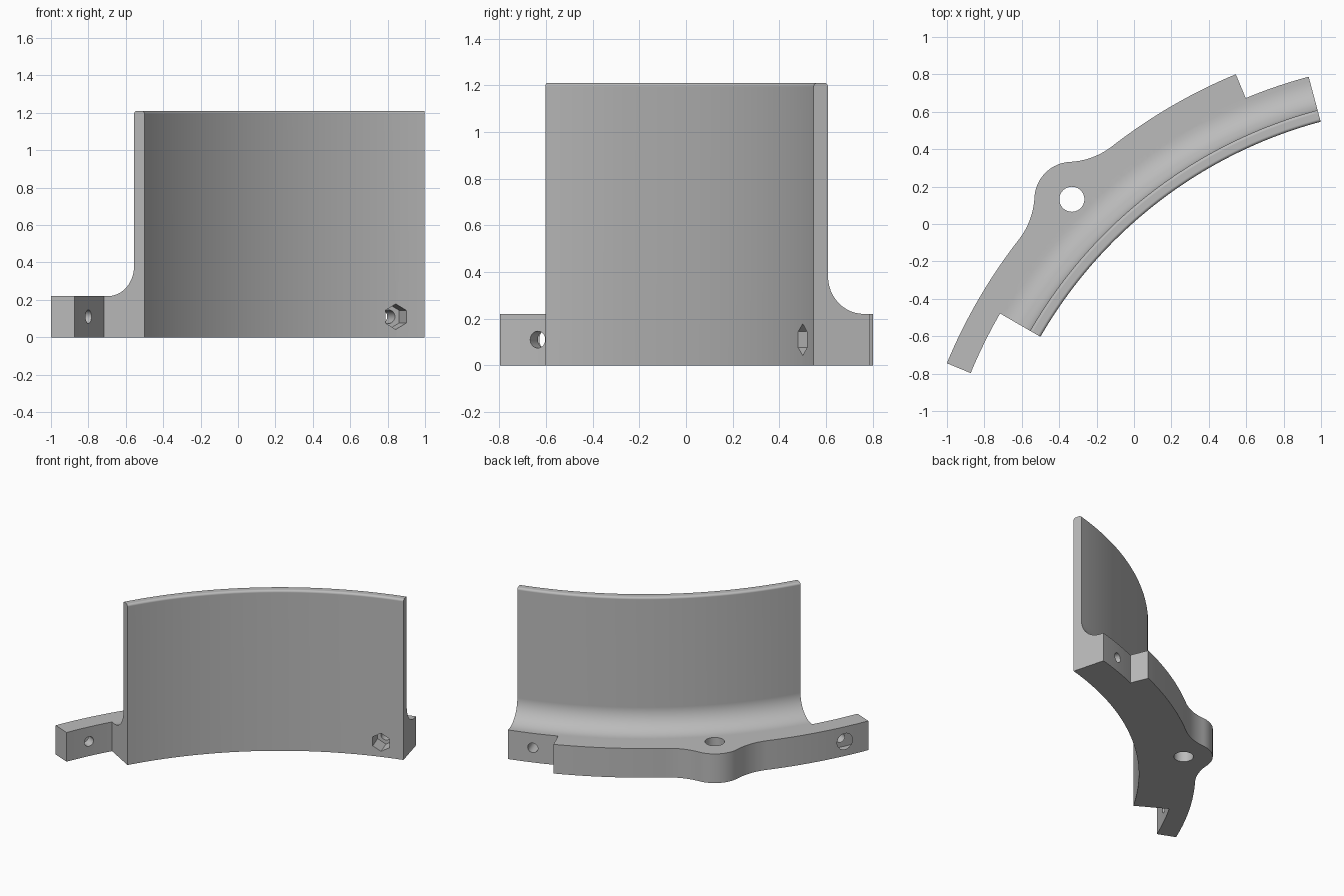
import bpy, bmesh
from math import radians, cos, sin, acos, degrees
from mathutils import Matrix, Vector

if "Cube" in bpy.data.objects:
    bpy.data.objects.remove(bpy.data.objects["Cube"], do_unlink=True)

# Main dimensions: everything is laid out around one arc centre
CENTRE = Vector((1.637, -1.837))
R_IN, R_WALL, R_STEP, R_OUT = 2.468, 2.532, 2.717, 2.855
H_FLANGE, H_WALL = 0.22, 1.21
EAR_R, EAR_BLEND, EAR_ANGLE, EAR_DIST = 0.2, 0.4, 135, 2.785
BOLT_Z = 0.11

grey = bpy.data.materials.new("plain grey")
grey.use_nodes = True
grey.diffuse_color = (0.5, 0.5, 0.5, 1)
grey.node_tree.nodes["Principled BSDF"].inputs["Base Color"].default_value = (0.5, 0.5, 0.5, 1)


def polar(r, deg):
    return CENTRE + Vector((cos(radians(deg)), sin(radians(deg)))) * r


def arc(centre, start, end, n):
    """Points on the shorter arc from start to end."""
    a, b = start - centre, end - centre
    turn = -a.angle_signed(b)  # counter-clockwise positive
    return [centre + Matrix.Rotation(turn * i / n, 2) @ a for i in range(n + 1)]


def ring(r, a0, a1, n):
    return [polar(r, a0 + (a1 - a0) * i / n) for i in range(n + 1)]


def make_object(name, bm):
    bmesh.ops.remove_doubles(bm, verts=bm.verts, dist=1e-5)
    bmesh.ops.recalc_face_normals(bm, faces=bm.faces)
    mesh = bpy.data.meshes.new(name)
    bm.to_mesh(mesh)
    bm.free()
    mesh.materials.append(grey)
    obj = bpy.data.objects.new(name, mesh)
    bpy.context.collection.objects.link(obj)
    return obj


def combine(target, other, operation):
    mod = target.modifiers.new(operation, 'BOOLEAN')
    mod.operation, mod.solver, mod.object = operation, 'EXACT', other
    bpy.context.view_layer.objects.active = target
    bpy.ops.object.modifier_apply(modifier=mod.name)
    bpy.data.objects.remove(other, do_unlink=True)


def radial_cutter(deg, r0, r1, radius, sides):
    """Horizontal drill pointing away from the arc centre."""
    p = polar((r0 + r1) / 2, deg)
    turn = (Matrix.Rotation(radians(deg), 4, 'Z') @ Matrix.Rotation(radians(90), 4, 'Y')
            @ Matrix.Rotation(radians(90), 4, 'Z'))
    bm = bmesh.new()
    bmesh.ops.create_cone(bm, cap_ends=True, segments=sides, radius1=radius, radius2=radius,
                          depth=r1 - r0, matrix=Matrix.Translation((p.x, p.y, BOLT_Z)) @ turn)
    return make_object("cutter", bm)


# Curved wall with foot fillet and rounded rim, swept around the arc
fillet, rim = 0.16, 0.016
foot_c = Vector((R_WALL + fillet, H_FLANGE + fillet))
profile = [Vector((R_IN, 0)), Vector((R_STEP, 0)), Vector((R_STEP, H_FLANGE))]
profile += arc(foot_c, foot_c - Vector((0, fillet)), foot_c - Vector((fillet, 0)), 12)
for r, first, last in ((R_WALL - rim, (rim, 0), (0, rim)), (R_IN + rim, (0, rim), (-rim, 0))):
    c = Vector((r, H_WALL - rim))
    profile += arc(c, c + Vector(first), c + Vector(last), 5)

STEPS = 48
bm = bmesh.new()
rows = []
for i in range(STEPS + 1):
    deg = 105 + 45 * i / STEPS
    rows.append([bm.verts.new((*polar(p.x, deg), p.y)) for p in profile])
count = len(profile)
for a, b in zip(rows, rows[1:]):
    for j in range(count):
        k = (j + 1) % count
        bm.faces.new((a[j], a[k], b[k], b[j]))
bm.faces.new(rows[0])
bm.faces.new(rows[-1])
bracket = make_object("curved_bracket", bm)

# Outer flange with a blended screw ear, offset along the arc to form the lap tab
b = R_OUT + EAR_BLEND
offset = degrees(acos((EAR_DIST ** 2 + b ** 2 - (EAR_R + EAR_BLEND) ** 2) / (2 * EAR_DIST * b)))
ear = polar(EAR_DIST, EAR_ANGLE)


def blend(side):
    c = polar(b, EAR_ANGLE + side * offset)
    touch = ear + (c - ear).normalized() * EAR_R
    return arc(c, polar(R_OUT, EAR_ANGLE + side * offset), touch, 14)


near, far = blend(-1), blend(1)
outline = ring(R_OUT, 112.5, EAR_ANGLE - offset, 16)[:-1]
outline += near[:-1] + arc(ear, near[-1], far[-1], 20) + far[::-1][1:]
outline += ring(R_OUT, EAR_ANGLE + offset, 157.5, 16)[1:]
outline += ring(R_STEP, 157.5, 150, 8)
outline += ring(2.67, 149, 112.5, 36)
bm = bmesh.new()
base = bm.faces.new([bm.verts.new((p.x, p.y, 0)) for p in outline])
up = bmesh.ops.extrude_face_region(bm, geom=[base], use_keep_orig=True)["geom"]
bmesh.ops.translate(bm, vec=(0, 0, H_FLANGE), verts=[v for v in up if isinstance(v, bmesh.types.BMVert)])
combine(bracket, make_object("flange", bm), 'UNION')

# Vertical screw hole in the ear
bm = bmesh.new()
bmesh.ops.create_cone(bm, cap_ends=True, segments=40, radius1=0.067, radius2=0.067, depth=1,
                      matrix=Matrix.Translation((ear.x, ear.y, 0)))
combine(bracket, make_object("cutter", bm), 'DIFFERENCE')

# Bolt hole with nut pocket at one end, counterbored hole in the tab at the other
for drill in ((108.75, 2.4, 2.8, 0.036, 32), (108.75, 2.4, 2.588, 0.068, 6),
              (153.75, 2.6, 2.95, 0.036, 32), (153.75, 2.79, 2.95, 0.06, 32)):
    combine(bracket, radial_cutter(*drill), 'DIFFERENCE')

# Smooth curved faces, crisp edges
bpy.ops.object.select_all(action='DESELECT')
bracket.select_set(True)
bpy.context.view_layer.objects.active = bracket
bpy.ops.object.shade_smooth_by_angle(angle=radians(30))
weighted = bracket.modifiers.new("even_shading", 'WEIGHTED_NORMAL')
weighted.keep_sharp = True
